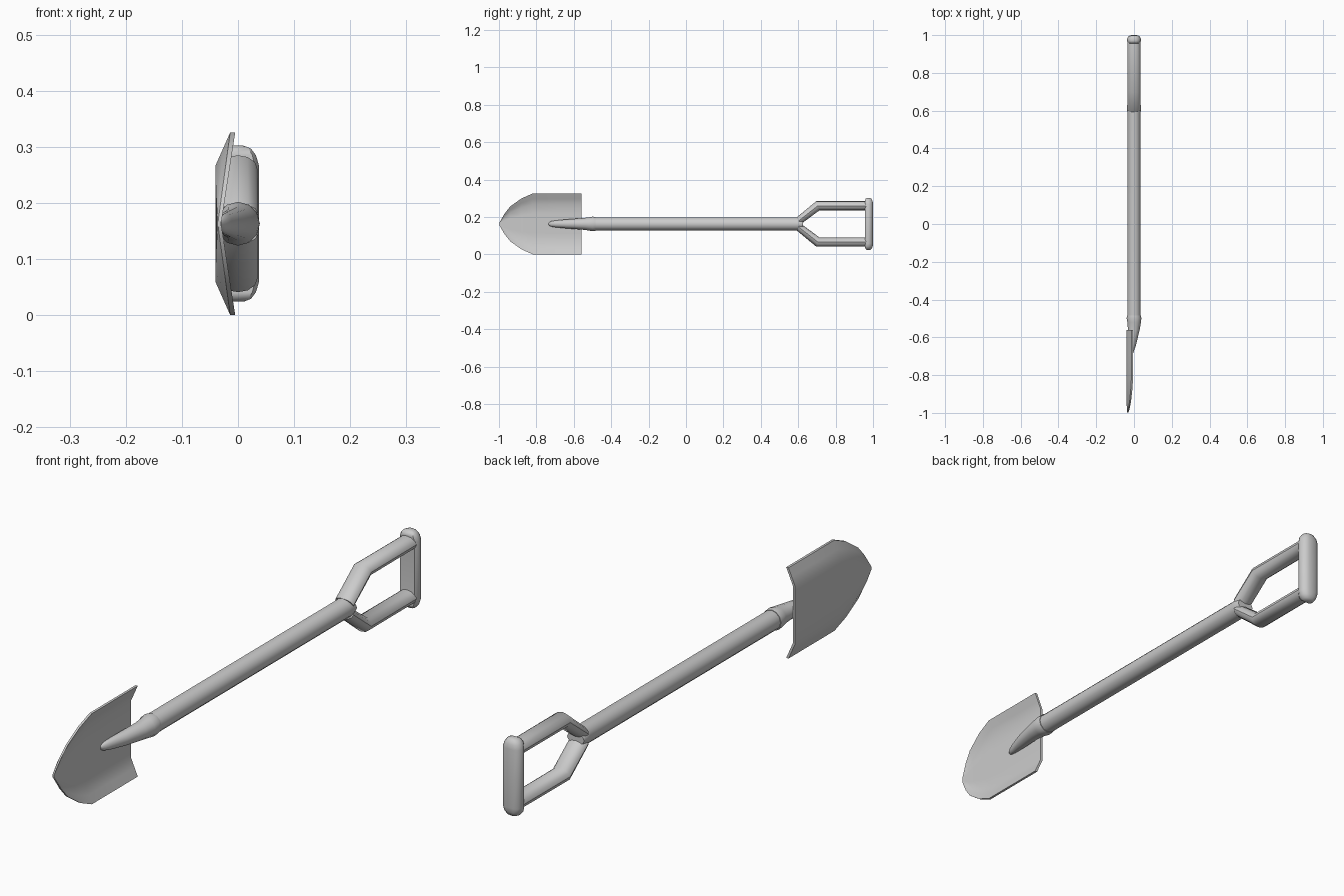
import bpy, bmesh, math
from mathutils import Vector

if "Cube" in bpy.data.objects:
    bpy.data.objects.remove(bpy.data.objects["Cube"])

ZC = 0.163   # height of the shovel's long axis
N = 12       # sides of round parts


def finish(name, bm, angle=40):
    bmesh.ops.recalc_face_normals(bm, faces=bm.faces[:])
    me = bpy.data.meshes.new(name)
    bm.to_mesh(me)
    bm.free()
    ob = bpy.data.objects.new(name, me)
    bpy.context.collection.objects.link(ob)
    bpy.ops.object.select_all(action='DESELECT')
    ob.select_set(True)
    bpy.context.view_layer.objects.active = ob
    bpy.ops.object.shade_smooth_by_angle(angle=math.radians(angle))
    return ob


def loft(bm, rings):
    """Skin closed rings of points and cap both ends."""
    vs = [[bm.verts.new(p) for p in r] for r in rings]
    n = len(vs[0])
    for a, b in zip(vs, vs[1:]):
        for i in range(n):
            j = (i + 1) % n
            bm.faces.new((a[i], a[j], b[j], b[i]))
    bm.faces.new(vs[0])
    bm.faces.new(vs[-1])


def ellipse(c, a, b):
    c, a, b = Vector(c), Vector(a), Vector(b)
    ts = [2 * math.pi * i / N for i in range(N)]
    return [c + a * math.cos(t) + b * math.sin(t) for t in ts]


def tube_y(name, rows):
    """Round part along y from rows of (y, centre x, x radius, z radius)."""
    bm = bmesh.new()
    loft(bm, [ellipse((cx, y, ZC), (rx, 0, 0), (0, 0, rz)) for y, cx, rx, rz in rows])
    return finish(name, bm)


# blade: dished sheet with raised side lips and a rounded point
outline = [(-0.998, 0.006), (-0.97, 0.055), (-0.94, 0.093), (-0.88, 0.136),
           (-0.82, 0.1625), (-0.69, 0.1625), (-0.56, 0.1625)]
across = [-1, -0.82, -0.64, -0.32, 0, 0.32, 0.64, 0.82, 1]
rings = []
for y, w in outline:
    f = w / 0.1625
    rim = -0.036 + 0.022 * f
    floor = -0.036 - 0.004 * min(1, f * 1.5)
    under = [Vector((floor + (rim - floor) * max(0, (abs(v) - 0.64) / 0.36), y, ZC + v * w))
             for v in across]
    t = Vector((0.006 + 0.003 * f, 0, 0))
    rings.append(under + [p + t for p in reversed(under)])
bm = bmesh.new()
loft(bm, rings)
finish("blade", bm, 35)

# socket: collar tapering to a spine on the blade
tube_y("socket", [(-0.735, -0.033, 0.004, 0.006), (-0.722, -0.029, 0.010, 0.014),
                  (-0.70, -0.024, 0.014, 0.018), (-0.64, -0.013, 0.024, 0.024),
                  (-0.56, -0.001, 0.031, 0.030), (-0.52, 0.001, 0.036, 0.035),
                  (-0.50, 0, 0.039, 0.039), (-0.485, 0, 0.037, 0.037)])

# shaft
tube_y("shaft", [(-0.53, 0, 0.032, 0.032), (-0.49, 0, 0.035, 0.035),
                 (0.59, 0, 0.035, 0.035), (0.605, 0, 0.037, 0.037),
                 (0.625, 0, 0.034, 0.020)])

# forked handle arms, mirrored about the axis
bm = bmesh.new()
for s in (1, -1):
    path = [(0.603, 0.017, -0.010, 0.019, 0.036),
            (0.705, 0.097, -0.008, 0.025, 0.035),
            (0.965, 0.097, 0, 0.025, 0.034)]
    loft(bm, [ellipse((0, y, ZC + s * z), (rx, 0, 0), (0, dy, s * dz))
              for y, z, dy, dz, rx in path])
finish("handle_arms", bm)

# grip: D-shaped bar with chamfered ends and a flat inner face
section = [(-0.8, -1), (0.8, -1), (1, -0.5), (1, 0.1), (0.8, 0.7), (0.4, 1),
           (-0.4, 1), (-0.8, 0.7), (-1, 0.1), (-1, -0.5)]
half = [(0.0, 0.979, 0.037, 0.021), (0.105, 0.979, 0.037, 0.021),
        (0.122, 0.977, 0.032, 0.021), (0.134, 0.976, 0.023, 0.016),
        (0.139, 0.976, 0.010, 0.009)]
stack = [(-z, *r) for z, *r in reversed(half[1:])] + half
bm = bmesh.new()
loft(bm, [[(u * rx, cy + v * ry, ZC + z) for u, v in section] for z, cy, rx, ry in stack])
finish("grip", bm, 45)
